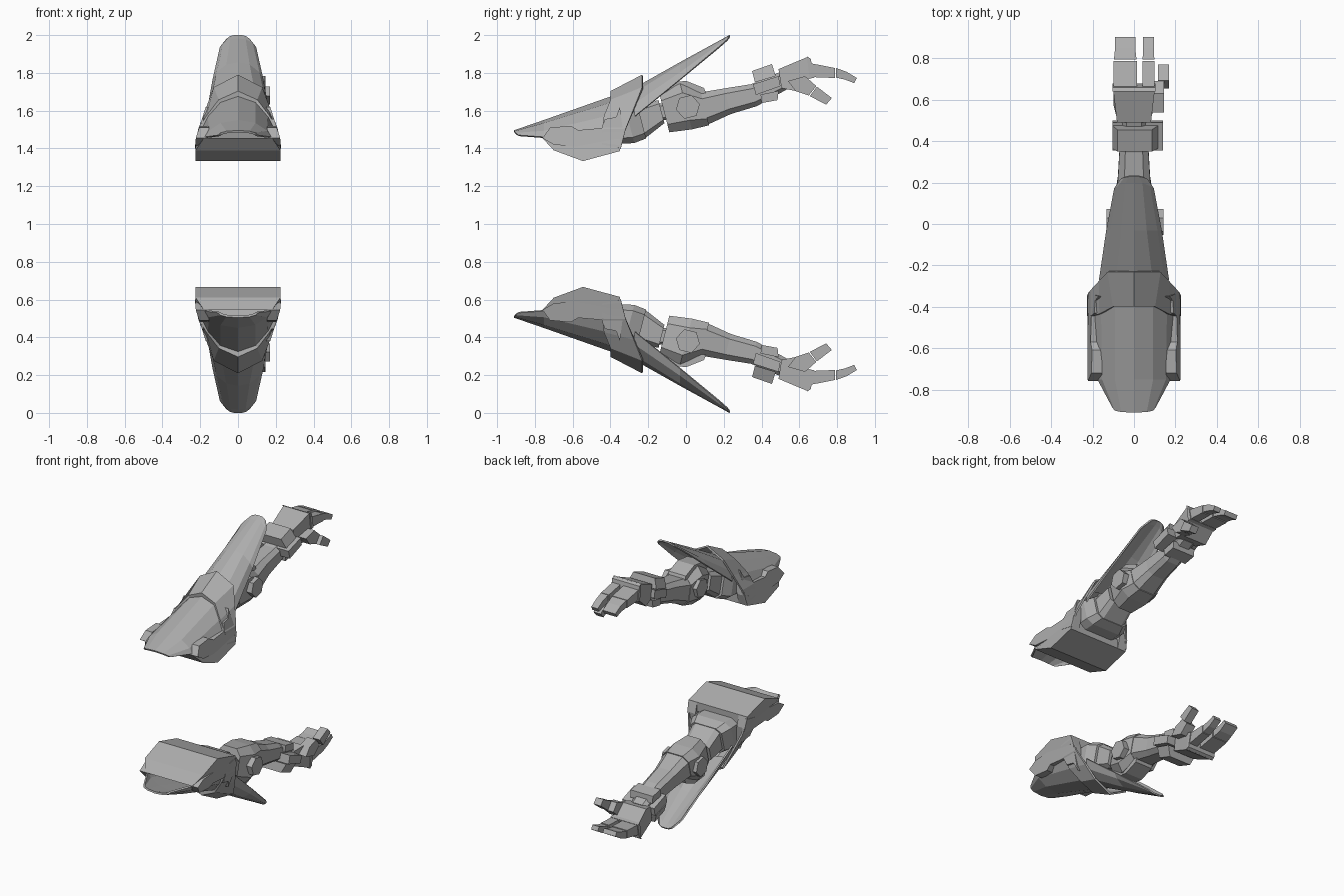
import bpy, bmesh, math

if "Cube" in bpy.data.objects:
    bpy.data.objects.remove(bpy.data.objects["Cube"])

MID = 1.0                      # mirror plane height between the two arms
TILT = math.radians(14.5)      # pitch of the arm
grey = bpy.data.materials.new("armour_grey")
grey.diffuse_color = (0.42, 0.42, 0.42, 1)
grey.use_nodes = True
grey.node_tree.nodes["Principled BSDF"].inputs["Base Color"].default_value = grey.diffuse_color


def finish(name, bm, thickness=0):
    """Turn a bmesh into an object and mirror it to the second arm."""
    for v in bm.verts:
        v.co.z -= MID
    bmesh.ops.recalc_face_normals(bm, faces=bm.faces)
    me = bpy.data.meshes.new(name)
    bm.to_mesh(me)
    bm.free()
    me.materials.append(grey)
    ob = bpy.data.objects.new(name, me)
    bpy.context.collection.objects.link(ob)
    ob.location.z = MID
    if thickness:
        s = ob.modifiers.new("Thickness", 'SOLIDIFY')
        s.thickness, s.offset = thickness, 0
    m = ob.modifiers.new("Second arm", 'MIRROR')
    m.use_axis = (False, False, True)
    m.use_mirror_merge = False
    return ob


def skin(bm, rings, closed=True):
    """Bridge consecutive rows of points with quads."""
    rows = [[bm.verts.new(p) for p in r] for r in rings]
    n = len(rows[0])
    for a, b in zip(rows, rows[1:]):
        for i in range(n if closed else n - 1):
            j = (i + 1) % n
            bm.faces.new((a[i], a[j], b[j], b[i]))
    if closed:
        bm.faces.new(rows[0])
        bm.faces.new(rows[-1])


def loft(name, sections, cut=0.4, x=0):
    """Chamfered box sections (y, z, half width, half height) along the arm."""
    bm = bmesh.new()
    rings = []
    for y, z, w, h in sections:
        k = 1 - cut
        oct8 = [(w, h*k), (w*k, h), (-w*k, h), (-w, h*k),
                (-w, -h*k), (-w*k, -h), (w*k, -h), (w, -h*k)]
        rings.append([(x + u, y - v*math.sin(TILT), z + v*math.cos(TILT)) for u, v in oct8])
    skin(bm, rings)
    return finish(name, bm)


def prism(name, profile, x0, x1, shape=None):
    """Side profile (y, z) extruded across x, optionally reshaped in x."""
    bm = bmesh.new()
    skin(bm, [[(x, y, z) for y, z in profile] for x in (x0, x1)])
    if shape:
        for v in bm.verts:
            v.co.x = shape(v.co)
    return finish(name, bm)


def arch(name, rows, thickness):
    """Symmetric shell from half rows running from the ridge outward."""
    bm = bmesh.new()
    skin(bm, [[(-x, y, z) for x, y, z in r[:0:-1]] + list(r) for r in rows], False)
    return finish(name, bm, thickness)


# Shoulder: front plate, raised collar, long rear blade
arch("shoulder_front_plate", [
    [(0, -.91, 1.49), (.06, -.907, 1.486), (.09, -.90, 1.478), (.10, -.885, 1.468)],
    [(0, -.75, 1.545), (.09, -.75, 1.53), (.15, -.75, 1.49), (.172, -.75, 1.458)],
    [(0, -.39, 1.672), (.09, -.39, 1.64), (.155, -.41, 1.57), (.19, -.42, 1.50)]], .012)
arch("shoulder_collar", [
    [(0, -.39, 1.66), (.09, -.39, 1.63), (.155, -.43, 1.56), (.205, -.44, 1.49), (.222, -.44, 1.42)],
    [(0, -.395, 1.70), (.10, -.395, 1.655), (.165, -.43, 1.57), (.207, -.44, 1.50), (.222, -.44, 1.42)],
    [(0, -.23, 1.785), (.125, -.23, 1.72), (.165, -.275, 1.61), (.205, -.32, 1.50), (.222, -.345, 1.40)]], .012)
arch("shoulder_blade", [
    [(0, -.30, 1.70), (.09, -.29, 1.68), (.145, -.28, 1.63), (.165, -.27, 1.57)],
    [(0, -.03, 1.852), (.06, -.03, 1.84), (.11, -.03, 1.80), (.13, -.03, 1.765)],
    [(0, .20, 1.978), (.04, .20, 1.973), (.075, .185, 1.955), (.092, .175, 1.935)],
    [(0, .232, 1.996), (.025, .231, 1.995), (.045, .227, 1.988), (.06, .22, 1.975)]], .01)

# Shoulder: lower shell and stepped side walls
prism("shoulder_lower_shell",
      [(-.76, 1.455), (-.70, 1.39), (-.545, 1.333), (-.35, 1.386), (-.35, 1.45)], -.225, .225,
      lambda c: math.copysign(.18 if c.y < -.73 else .225, c.x))
step = [(-.76, 1.455), (-.72, 1.51), (-.61, 1.52), (-.57, 1.497), (-.445, 1.508),
        (-.43, 1.555), (-.37, 1.566), (-.35, 1.62), (-.33, 1.46), (-.35, 1.39), (-.70, 1.42)]
for side, s in (("left", -1), ("right", 1)):
    prism("shoulder_side_wall_" + side, step, s * .16, s * .225,
          lambda c: c.x - s * max(0, c.z - 1.45) * (.32 if abs(c.x) > .2 else .1))

# Arm segments from shoulder to wrist
loft("arm_socket", [(-.40, 1.52, .15, .10), (-.30, 1.53, .15, .105), (-.235, 1.545, .12, .095)], .3)
loft("upper_arm", [(-.237, 1.54, .105, .088), (-.13, 1.595, .095, .063)], .3)
loft("elbow_joint", [(-.15, 1.59, .06, .045), (-.09, 1.60, .06, .045)], .3)
loft("elbow", [(-.115, 1.59, .085, .108), (0, 1.622, .115, .125), (.10, 1.61, .10, .09)], .4)
prism("elbow_top_pad", [(-.135, 1.69), (-.11, 1.745), (0, 1.758), (.095, 1.72), (.115, 1.672), (.04, 1.70)],
      -.065, .065)
hexagon = [(.01 + .065 * math.cos(a), 1.62 + .065 * math.sin(a))
           for a in (math.radians(60 * i + 14) for i in range(6))]
for side, x0, x1 in (("left", -.132, -.09), ("right", .09, .143)):
    prism("elbow_disc_" + side, hexagon, x0, x1)
loft("forearm", [(.09, 1.61, .098, .088), (.22, 1.65, .078, .07), (.36, 1.682, .07, .06),
                 (.52, 1.76, .06, .05)], .4)

# Wrist bracelet
prism("bracelet_top", [(.35, 1.81), (.455, 1.847), (.475, 1.783), (.365, 1.75)], -.105, .115,
      lambda c: c.x * (.75 if c.z > 1.80 else 1))
prism("bracelet_band", [(.355, 1.74), (.49, 1.783), (.50, 1.73), (.37, 1.683)], -.105, .14)
prism("bracelet_bottom", [(.395, 1.685), (.49, 1.705), (.485, 1.656), (.40, 1.64)], -.085, .085)

# Hand, knuckles, fingers and thumb
prism("palm", [(.49, 1.82), (.645, 1.885), (.665, 1.78), (.58, 1.704), (.505, 1.72)], -.1, .1,
      lambda c: c.x * (.82 if c.y < .55 else 1))
prism("knuckles", [(.64, 1.888), (.66, 1.875), (.68, 1.775), (.655, 1.77)], -.105, .105)
near = [(.665, 1.85), (.788, 1.826), (.788, 1.773), (.66, 1.778)]
far = [(.794, 1.826), (.85, 1.806), (.905, 1.773), (.89, 1.746), (.84, 1.765), (.794, 1.775)]
for name, x0, x1 in (("grouped_fingers", -.1, .015), ("index_finger", .04, .1)):
    c0 = (x0 + x1) / 2
    prism(name + "_base", near, x0, x1)
    prism(name + "_tip", far, x0, x1, lambda c: c0 + (c.x - c0) * (.85 if c.y > .83 else .95))
prism("thumb_base", [(.54, 1.757), (.63, 1.783), (.69, 1.73), (.65, 1.68), (.58, 1.704)], .075, .145)
prism("thumb_tip", [(.693, 1.727), (.772, 1.667), (.742, 1.632), (.655, 1.677)], .115, .17)
